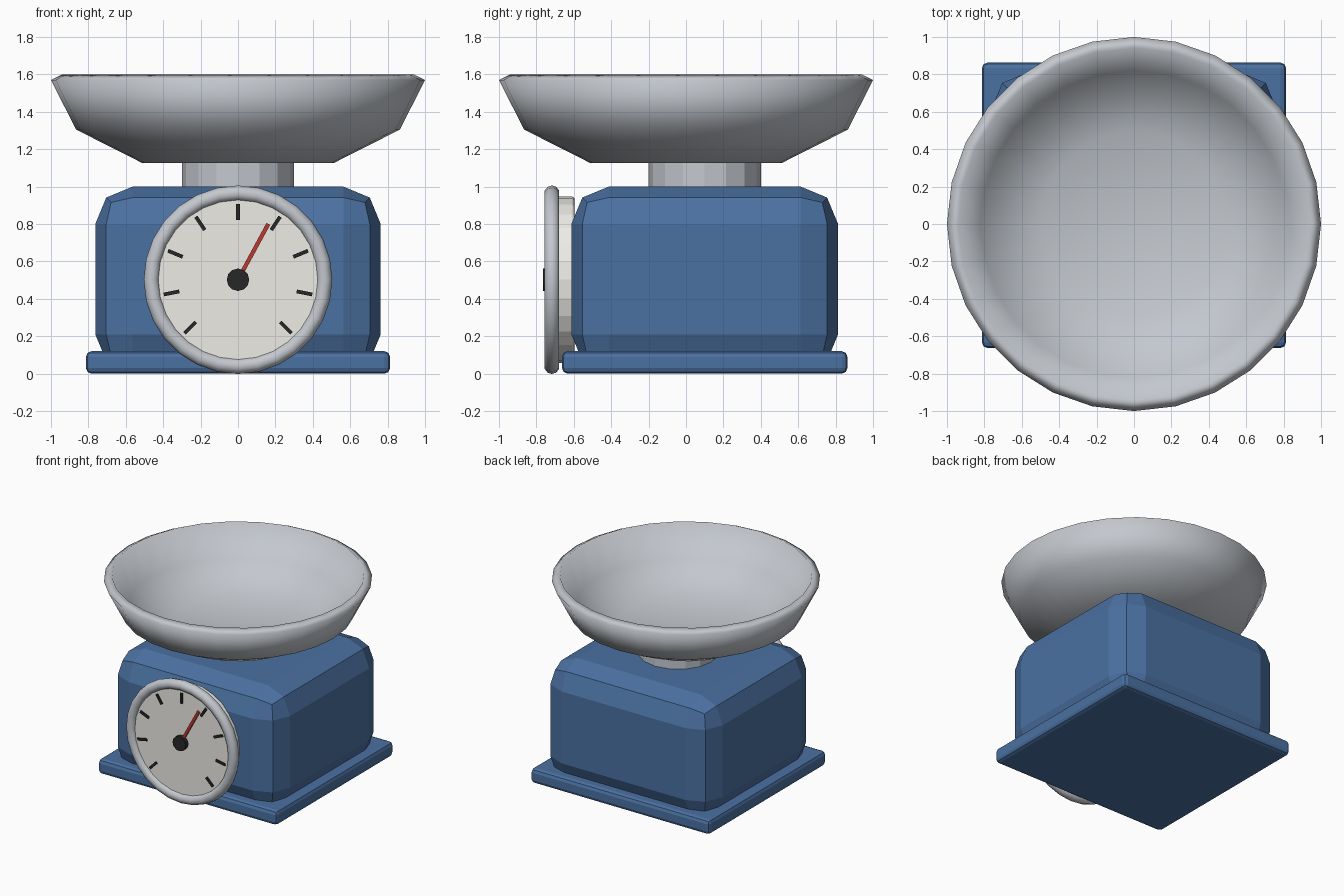
import bpy, bmesh, math
from mathutils import Matrix, Vector

if "Cube" in bpy.data.objects:
    bpy.data.objects.remove(bpy.data.objects["Cube"])


def material(name, rgb):
    m = bpy.data.materials.new(name)
    m.diffuse_color = (*rgb, 1)
    m.use_nodes = True
    m.node_tree.nodes["Principled BSDF"].inputs["Base Color"].default_value = m.diffuse_color
    return m


BLUE = material("blue_enamel", (0.07, 0.165, 0.36))
CREAM = material("cream_face", (0.85, 0.84, 0.79))
BLACK = material("black_marks", (0.02, 0.02, 0.02))
RED = material("red_needle", (0.5, 0.04, 0.03))
STEEL = material("steel", (0.55, 0.58, 0.62))


def finish(ob, name, mat=None, bevel=0, segments=2, smooth=None):
    ob.name = name
    if mat:
        ob.data.materials.append(mat)
    if bevel:
        b = ob.modifiers.new("bevel", 'BEVEL')
        b.width, b.segments, b.limit_method = bevel, segments, 'ANGLE'
    if smooth:
        bpy.ops.object.shade_smooth_by_angle(angle=math.radians(smooth))
    return ob


def box(name, lo, hi, mat, **kw):
    bpy.ops.mesh.primitive_cube_add(size=1)
    lo, hi = Vector(lo), Vector(hi)
    ob = bpy.context.object
    ob.data.transform(Matrix.Translation((lo + hi) / 2) @ Matrix.Diagonal((*(hi - lo), 1)))
    return finish(ob, name, mat, **kw)


def dial_cylinder(name, radius, y0, y1, sides, mat, **kw):
    bpy.ops.mesh.primitive_cylinder_add(vertices=sides, radius=radius, depth=y1 - y0,
                                        location=(0, (y0 + y1) / 2, DIAL_Z),
                                        rotation=(math.pi / 2, 0, 0))
    return finish(bpy.context.object, name, mat, **kw)


def dial_bar(name, angle, r0, r1, width, y0, y1, mat):
    # bar pointing outward from the dial centre, angle clockwise from the top
    ob = box(name, (-width / 2, y0, r0), (width / 2, y1, r1), mat)
    ob.location.z = DIAL_Z
    ob.rotation_euler.y = math.radians(angle)


DIAL_Z = 0.502

# Housing and base plate
box("housing", (-0.763, -0.613, 0.01), (0.763, 0.813, 1.0), BLUE, bevel=0.2)
box("base_plate", (-0.813, -0.663, 0), (0.813, 0.863, 0.12), BLUE, bevel=0.03)

# Column under the bowl
bpy.ops.mesh.primitive_cylinder_add(vertices=16, radius=0.3, depth=0.24, location=(0, 0.1, 1.05))
finish(bpy.context.object, "column", STEEL)

# Weighing bowl, lathed from a closed shell profile
profile = [(0, 1.125), (0.51, 1.125), (0.866, 1.305), (1.0, 1.57), (0.94, 1.60),
           (0.82, 1.35), (0.495, 1.185), (0, 1.185)]
bm = bmesh.new()
verts = [bm.verts.new((0, -r, z)) for r, z in profile]
edges = [bm.edges.new(p) for p in zip(verts, verts[1:])]
bmesh.ops.spin(bm, geom=verts + edges, cent=(0, 0, 0), axis=(0, 0, 1),
               angle=2 * math.pi, steps=28)
bmesh.ops.remove_doubles(bm, verts=bm.verts, dist=1e-4)
bmesh.ops.recalc_face_normals(bm, faces=bm.faces)
mesh = bpy.data.meshes.new("bowl")
bm.to_mesh(mesh)
bm.free()
bowl = bpy.data.objects.new("bowl", mesh)
bpy.context.collection.objects.link(bowl)
mesh.shade_smooth()
finish(bowl, "bowl", STEEL)

# Dial face, rim and hub
dial_cylinder("dial_face", 0.445, -0.73, -0.595, 28, CREAM, bevel=0.015)
bpy.ops.mesh.primitive_torus_add(major_segments=28, minor_segments=10, major_radius=0.463,
                                 minor_radius=0.041, location=(0, -0.717, DIAL_Z),
                                 rotation=(math.pi / 2, 0, 0))
finish(bpy.context.object, "dial_rim", STEEL, smooth=60)
dial_cylinder("needle_hub", 0.06, -0.765, -0.72, 12, BLACK)

# Tick marks over a 270 degree sweep, and the needle
for i in range(9):
    dial_bar(f"tick_{i + 1}", -135 + i * 33.75, 0.32, 0.405, 0.02, -0.74, -0.72, BLACK)
dial_bar("needle", 28.5, 0, 0.34, 0.022, -0.75, -0.735, RED)
